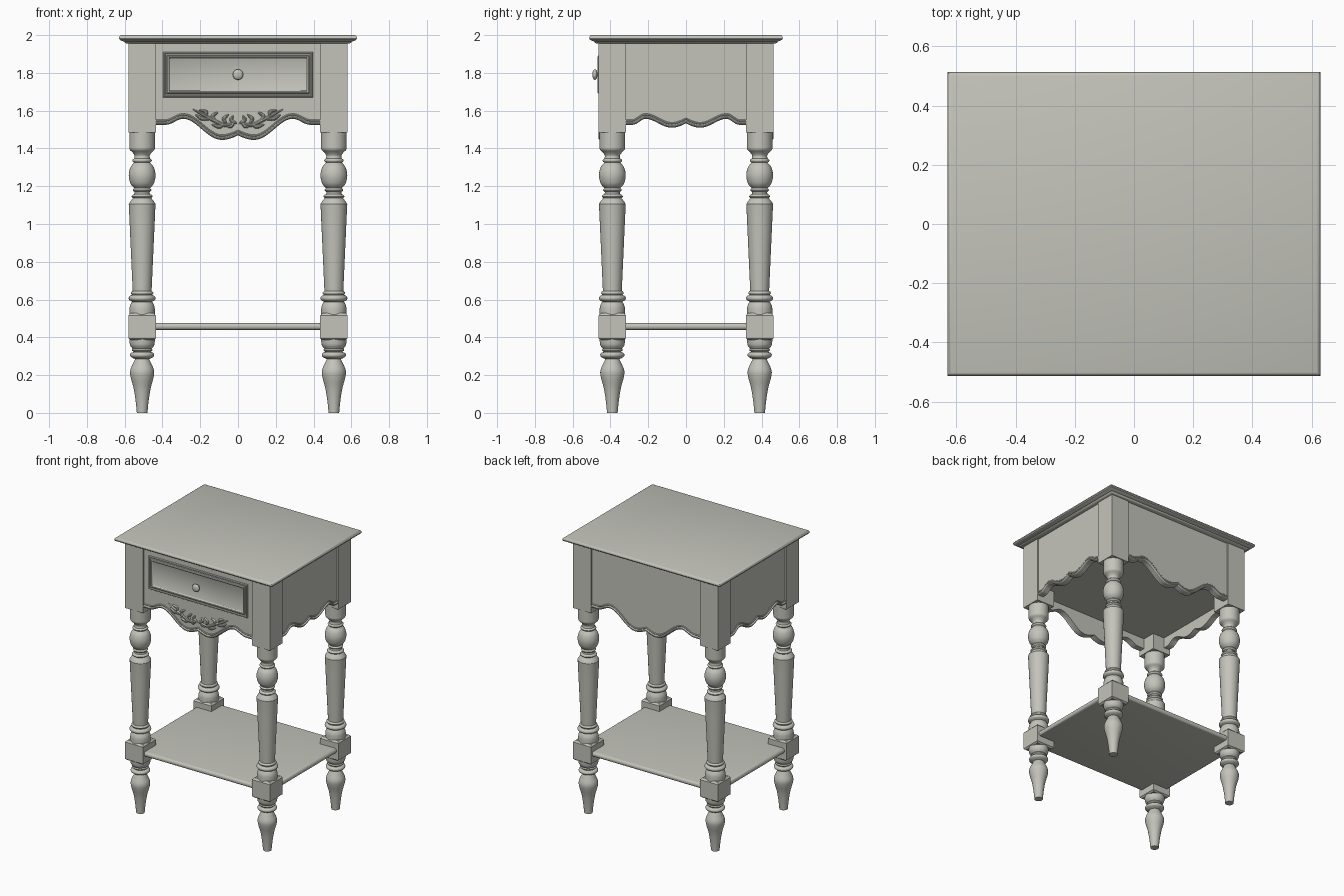
import bpy, bmesh, math
from mathutils import Matrix, Vector

if "Cube" in bpy.data.objects:
    bpy.data.objects.remove(bpy.data.objects["Cube"])

paint = bpy.data.materials.new("warm grey paint")
paint.diffuse_color = (0.55, 0.55, 0.50, 1)
paint.use_nodes = True
paint.node_tree.nodes["Principled BSDF"].inputs["Base Color"].default_value = paint.diffuse_color


def finish(bm, name, matrix=Matrix()):
    """Turn a bmesh into a painted object, smooth but with sharp edges kept."""
    bmesh.ops.transform(bm, matrix=matrix, verts=bm.verts)
    bmesh.ops.recalc_face_normals(bm, faces=bm.faces)
    for f in bm.faces:
        f.smooth = True
    for e in bm.edges:
        e.smooth = e.calc_face_angle(0) < math.radians(35)
    me = bpy.data.meshes.new(name)
    bm.to_mesh(me)
    bm.free()
    me.materials.append(paint)
    ob = bpy.data.objects.new(name, me)
    bpy.context.collection.objects.link(ob)
    return ob


def loft(name, rings, matrix=Matrix()):
    """Skin closed rings of points and cap both ends."""
    bm = bmesh.new()
    loops = [[bm.verts.new(p) for p in r] for r in rings]
    n = len(loops[0])
    for a, b in zip(loops, loops[1:]):
        for i in range(n):
            j = (i + 1) % n
            bm.faces.new((a[i], a[j], b[j], b[i]))
    bm.faces.new(loops[0][::-1])
    bm.faces.new(loops[-1])
    return finish(bm, name, matrix)


def stack(name, sizes, matrix=Matrix()):
    """Rectangles (half x, half y, z) skinned upwards."""
    return loft(name, [[(x * a, y * b, z) for a, b in
                        ((-1, -1), (1, -1), (1, 1), (-1, 1))] for x, y, z in sizes], matrix)


def lathe(name, profile, matrix=Matrix(), n=32):
    return loft(name, [[(r * math.cos(2 * math.pi * i / n), r * math.sin(2 * math.pi * i / n), z)
                        for i in range(n)] for r, z in profile], matrix)


def spline(pts, steps=4):
    """Smooth curve through 2D points."""
    p = [Vector(q) for q in pts]
    p = [p[0] * 2 - p[1]] + p + [p[-1] * 2 - p[-2]]
    out = []
    for a, b, c, d in zip(p, p[1:], p[2:], p[3:]):
        for k in range(steps):
            t = k / steps
            out.append(0.5 * (2 * b + (c - a) * t + (2 * a - 5 * b + 4 * c - d) * t * t
                              + (3 * b - a - 3 * c + d) * t ** 3))
    return out + [p[-2]]


def tube(name, path, radius, dist, depth, matrix=Matrix(), n=10):
    """Bead along a (u, z) path on a face at distance dist; depth is how far it stands out."""
    rings = []
    for i, p in enumerate(path):
        d = (path[min(i + 1, len(path) - 1)] - path[max(i - 1, 0)]).normalized()
        r = radius(i / (len(path) - 1))
        ring = []
        for k in range(n):
            a = 2 * math.pi * k / n
            ring.append((p.x - d.y * r * math.cos(a), -dist - depth * math.sin(a) * min(1, r / 0.006),
                         p.y + d.x * r * math.cos(a)))
        rings.append(ring)
    return loft(name, rings, matrix)


# table top with moulded edge
stack("table_top", [(0.63 - i, 0.513 - i, z) for i, z in (
    (0.042, 1.955), (0.032, 1.959), (0.027, 1.966), (0.012, 1.971), (0.003, 1.976),
    (0, 1.983), (0.002, 1.992), (0.007, 1.998), (0.012, 2.0))])

# turned legs with square blocks
sections = [
    [(.028, 0), (.034, .06), (.045, .13), (.061, .19), (.063, .225), (.048, .262), (.037, .285)],
    [(.045, .288), (.060, .297), (.064, .308), (.058, .318), (.045, .322)],
    [(.046, .324), (.055, .332), (.050, .340)],
    [(.053, .342), (.064, .360), (.068, .392)],
    [(.068, .520), (.066, .560), (.056, .585)],
    [(.052, .588), (.068, .598), (.071, .610), (.064, .620), (.054, .624)],
    [(.054, .626), (.060, .634), (.055, .643)],
    [(.050, .645), (.0705, 1.10)],
    [(.071, 1.105), (.062, 1.12), (.050, 1.135)],
    [(.048, 1.137), (.056, 1.146), (.048, 1.156)],
    [(.041, 1.158), (.039, 1.170)],
    [(.044, 1.172), (.050, 1.180), (.044, 1.188)],
    [(.042, 1.190), (.062, 1.215), (.071, 1.258), (.062, 1.300), (.042, 1.325)],
    [(.047, 1.328), (.052, 1.336), (.047, 1.344)],
    [(.042, 1.346), (.040, 1.362), (.050, 1.378), (.066, 1.395), (.068, 1.42), (.068, 1.487)],
]
profile = [q for s in sections for q in spline(s)]
for sx, side in ((-1, "left"), (1, "right")):
    for sy, end in ((-1, "front"), (1, "back")):
        at = Matrix.Translation((sx * 0.5075, sy * 0.39, 0))
        tag = end + "_" + side
        lathe(tag + "_turned_leg", profile, at)
        stack(tag + "_leg_block", [(.061, .061, .385), (.0725, .0725, .394),
                                   (.0725, .0725, .516), (.061, .061, .528)], at)
        stack(tag + "_corner_post", [(.0725, .0725, 1.485), (.0725, .0725, 1.958)], at)

# lower shelf with half-round edge
stack("lower_shelf", [(0.548 + 0.018 * math.cos(a), 0.432 + 0.018 * math.cos(a), 0.458 + 0.018 * math.sin(a))
                      for a in (math.radians(-90 + 22.5 * k) for k in range(9))])

# floor of the drawer case
stack("case_bottom", [(0.55, 0.43, 1.60), (0.55, 0.43, 1.62)])


def wave(knots, steps=12):
    """Scalloped lower edge, mirrored, with a small point in the middle."""
    half = []
    for k, ((u0, z0), (u1, z1)) in enumerate(zip(knots, knots[1:])):
        for i in range(steps):
            t = i / steps
            s = math.sin(t * math.pi / 2) if k == 0 else (1 - math.cos(t * math.pi)) / 2
            half.append(Vector((u0 + (u1 - u0) * t, z0 + (z1 - z0) * s)))
    half.append(Vector(knots[-1]))
    return [Vector((-p.x, p.y)) for p in half[:0:-1]] + half


# aprons on four sides, with beaded scalloped edge
long_edge = wave([(0, 1.470), (.085, 1.445), (.29, 1.557), (.385, 1.525), (.44, 1.525)])
short_edge = wave([(0, 1.534), (.075, 1.510), (.215, 1.557), (.285, 1.525), (.32, 1.525)])
for k, (name, edge, dist) in enumerate((("front", long_edge, .453), ("right", short_edge, .570),
                                        ("back", long_edge, .453), ("left", short_edge, .570))):
    turn = Matrix.Rotation(k * math.pi / 2, 4, 'Z')
    bm = bmesh.new()
    rows = [[bm.verts.new((p.x, -d, z)) for p in edge for z in (p.y, 1.958)] for d in (dist, dist - 0.04)]
    f, b = rows
    for i in range(0, len(f) - 2, 2):
        bm.faces.new((f[i], f[i + 2], f[i + 3], f[i + 1]))
        bm.faces.new((b[i], b[i + 1], b[i + 3], b[i + 2]))
        bm.faces.new((f[i], b[i], b[i + 2], f[i + 2]))
        bm.faces.new((f[i + 1], f[i + 3], b[i + 3], b[i + 1]))
    finish(bm, name + "_apron", turn)
    tube(name + "_apron_bead", [p + Vector((0, .009)) for p in edge], lambda t: .009, dist, .010, turn)
    tube(name + "_apron_fillet", [p + Vector((0, .023)) for p in edge], lambda t: .005, dist, .006, turn)

# drawer front: outer bead, gap, then framed panel
face = Matrix.Translation((0, 0, 1.791)) @ Matrix.Rotation(math.pi / 2, 4, 'X')
stack("drawer_front", [(.396 - i, .120 - i, d) for i, d in (
    (0, .440), (0, .459), (.003, .463), (.008, .463), (.011, .456), (.018, .455), (.020, .465),
    (.024, .468), (.030, .466), (.034, .459), (.037, .457))], face)
lathe("drawer_knob", [(.016, .450), (.013, .460), (.011, .470)] + [
    (.028 * math.cos(a), .482 + .014 * math.sin(a)) for a in
    (math.radians(-55 + 14 * k) for k in range(11))], face, 24)

# carved leaf spray on the front apron
sprays = [
    [(.01, 1.545), (.04, 1.528), (.08, 1.525), (.13, 1.55), (.18, 1.575), (.238, 1.607)],
    [(.14, 1.555), (.19, 1.558), (.225, 1.578)],
    [(.115, 1.54), (.135, 1.57), (.105, 1.592)],
    [(.07, 1.53), (.10, 1.515), (.14, 1.528)],
    [(.06, 1.53), (.075, 1.555), (.05, 1.580)],
    [(.005, 1.53), (.035, 1.55), (.025, 1.575)],
    [(.02, 1.54), (.035, 1.52), (.055, 1.512)],
    [(.17, 1.57), (.17, 1.593), (.205, 1.604)],
]
for sx, side in ((-1, "left"), (1, "right")):
    for n, s in enumerate(sprays):
        tube(f"carved_leaf_{side}_{n + 1}", spline([(sx * u, z) for u, z in s], 6),
             lambda t: .002 + .008 * math.sin(math.pi * t) ** 0.7 if 0 < t < 1 else .002, .453, .010)
